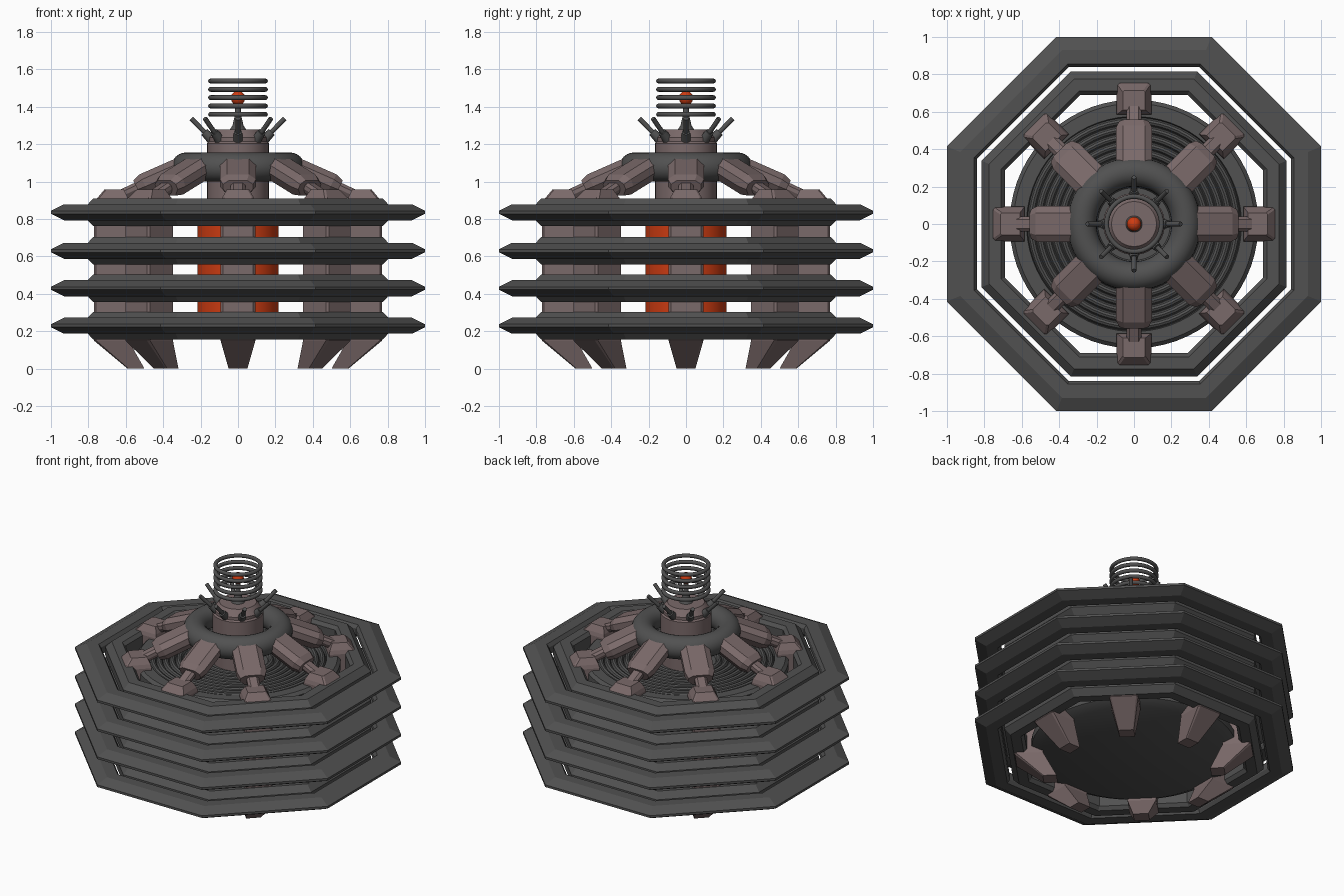
import bpy, bmesh, math
from mathutils import Vector, Matrix

if "Cube" in bpy.data.objects:
    bpy.data.objects.remove(bpy.data.objects["Cube"])


def mat(name, c):
    m = bpy.data.materials.new(name)
    m.diffuse_color = (*c, 1)
    m.use_nodes = True
    m.node_tree.nodes["Principled BSDF"].inputs["Base Color"].default_value = m.diffuse_color
    return m


BROWN = mat("dusty_brown", (0.195, 0.142, 0.142))
GREY = mat("dark_grey", (0.082, 0.082, 0.082))
ORANGE = mat("glow_orange", (0.62, 0.045, 0.006))


def finish(name, bm, m, smooth=False):
    bmesh.ops.recalc_face_normals(bm, faces=bm.faces[:])
    me = bpy.data.meshes.new(name)
    bm.to_mesh(me)
    bm.free()
    me.materials.append(m)
    o = bpy.data.objects.new(name, me)
    bpy.context.collection.objects.link(o)
    if smooth:
        bpy.ops.object.select_all(action='DESELECT')
        o.select_set(True)
        bpy.context.view_layer.objects.active = o
        bpy.ops.object.shade_smooth_by_angle(angle=math.radians(35))
    return o


def lathe(name, prof, m, n=64, ring=False, z=0, smooth=True):
    """Spin (r, z) points; ring closes the section, octagons use r as apothem."""
    bm = bmesh.new()
    k = 1 / math.cos(math.pi / n) if n == 8 else 1
    rows = []
    for i in range(n):
        a = 2 * math.pi * (i + 0.5) / n
        rows.append([bm.verts.new((r * k * math.cos(a), r * k * math.sin(a), h + z)) for r, h in prof])
    p = len(prof)
    for i in range(n):
        A, B = rows[i], rows[(i + 1) % n]
        for j in range(p if ring else p - 1):
            q = (j + 1) % p
            bm.faces.new((A[j], B[j], B[q], A[q]))
    if not ring:
        bm.faces.new([r[0] for r in rows])
        bm.faces.new([r[-1] for r in rows])
    return finish(name, bm, m, smooth)


def torus(name, R, rr, z, m, n=64, k=16):
    pts = [(R + rr * math.cos(2 * math.pi * i / k), rr * math.sin(2 * math.pi * i / k)) for i in range(k)]
    return lathe(name, pts, m, n, True, z)


def radial_loft(name, sections, m, count=8, smooth=False):
    """Loft matching (x=radius, y, z) loops and repeat around the z axis."""
    bm = bmesh.new()
    for c in range(count):
        rot = Matrix.Rotation(2 * math.pi * c / count, 3, 'Z')
        L = [[bm.verts.new(rot @ Vector(v)) for v in s] for s in sections]
        for A, B in zip(L, L[1:]):
            for i in range(len(A)):
                j = (i + 1) % len(A)
                bm.faces.new((A[i], A[j], B[j], B[i]))
        bm.faces.new(L[0])
        bm.faces.new(L[-1])
    return finish(name, bm, m, smooth)


def plan(r0, r1, h, z, c=0.0):
    """Horizontal rectangle with chamfered outer corners."""
    return [(r0, -h, z), (r1 - c, -h, z), (r1, -h + c, z), (r1, h - c, z), (r1 - c, h, z), (r0, h, z)]


def slope(r, z, h, t, tilt=math.radians(26)):
    """Chamfered section across a sloping arm."""
    s, c = math.sin(tilt), math.cos(tilt)
    uv = [(-h * .6, -t), (h * .6, -t), (h, -t * .2), (h, t * .5), (h * .6, t), (-h * .6, t), (-h, t * .5), (-h, -t * .2)]
    return [(r + v * s, u, z + v * c) for u, v in uv]


def rod(r0, z0, r1, z1, w0, w1, n=12):
    d = Vector((r1 - r0, 0, z1 - z0)).normalized()
    side = Vector((-d.z, 0, d.x))
    out = []
    for r, z, w in ((r0, z0, w0), (r1, z1, w1)):
        out.append([Vector((r, 0, z)) + w * (math.cos(2 * math.pi * i / n) * side
                    + math.sin(2 * math.pi * i / n) * Vector((0, 1, 0))) for i in range(n)])
    return out


# Four tiers: octagonal outer fin, octagonal inner ring, grooved disc
outer = [(1, -.008), (1, .008), (.93, .043), (.855, .043), (.84, .02), (.84, -.02), (.855, -.043), (.93, -.043)]
inner = [(.815, -.03), (.815, .03), (.775, .073), (.71, .073), (.69, .05), (.69, -.05), (.71, -.073), (.775, -.073)]
disc = [(.6, -.065), (.665, -.03), (.665, .02), (.645, .04), (.575, .04)]
for i in range(9):
    r = .57 - i * .042
    disc += [(r, .02), (r - .008, .036), (r - .02, .042), (r - .032, .036), (r - .04, .02)]
for i, z in enumerate((.23, .43, .63, .836)):
    lathe(f"outer_fin_{i}", outer, GREY, 8, True, z, False)
    lathe(f"inner_ring_{i}", inner, GREY, 8, True, z, False)
    lathe(f"grooved_disc_{i}", disc, GREY, 64, False, z)

# Glowing core column
lathe("core_column", [(.217, .2), (.217, .83)], ORANGE, 32)

# Pillars with tapered feet and caps
radial_loft("pillars", [
    plan(.5, .59, .05, 0, .005), plan(.585, .77, .093, .15, .012), plan(.585, .77, .093, .89, .012),
    plan(.59, .75, .085, .915, .01), plan(.61, .715, .06, .957, .01)], BROWN)

# Sloping arms and their links to the pillar caps
radial_loft("arms", [slope(.25, 1.095, .097, .06), slope(.50, .985, .097, .06),
                     slope(.54, .966, .08, .045)], BROWN)
radial_loft("arm_links", [slope(.50, .985, .04, .03), slope(.65, .915, .04, .03)], BROWN)

# Collar ring and neck
torus("collar_ring", .278, .078, 1.078, GREY, 64, 24)
lathe("neck", [(.165, .84), (.165, 1.205), (.155, 1.215), (.155, 1.235), (.12, 1.278)], BROWN, 48)

# Spikes around the neck
radial_loft("spike_bases", rod(.12, 1.205, .18, 1.265, .03, .022), GREY, smooth=True)
radial_loft("spikes", rod(.15, 1.235, .25, 1.338, .013, .013), GREY, smooth=True)

# Coil rings, post and glowing bulb
for i in range(5):
    torus(f"coil_ring_{i}", .147, .013, 1.36 + i * .0445, GREY, 48, 12)
lathe("bulb_post", [(.05, 1.27), (.03, 1.3), (.016, 1.36), (.014, 1.43)], GREY, 16)
bm = bmesh.new()
bmesh.ops.create_uvsphere(bm, u_segments=24, v_segments=14, radius=.038, matrix=Matrix.Translation((0, 0, 1.447)))
finish("bulb", bm, ORANGE, True)
